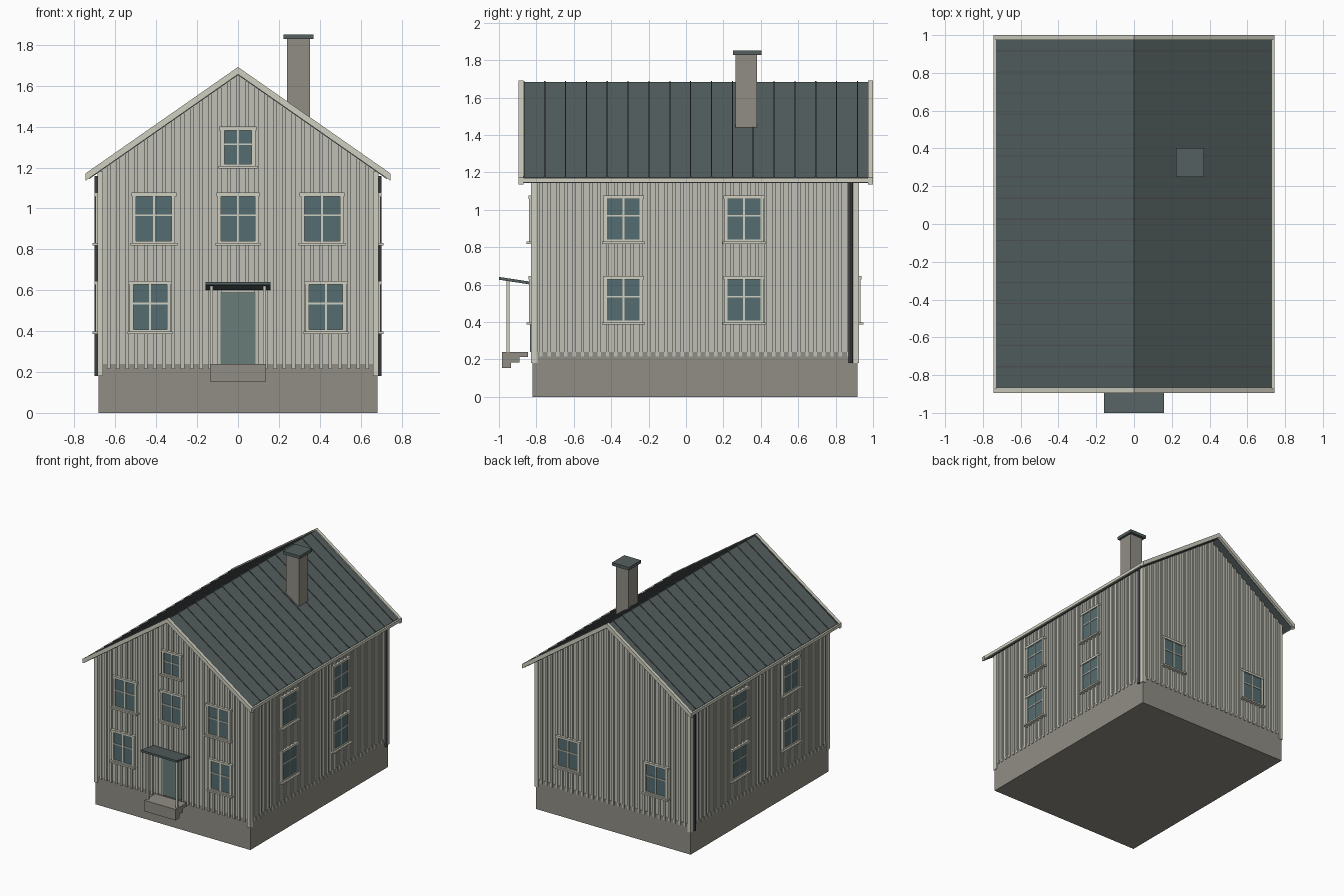
import bpy, bmesh
from math import pi, radians
from mathutils import Matrix, Vector

if "Cube" in bpy.data.objects:
    bpy.data.objects.remove(bpy.data.objects["Cube"])

def mat(name, r, g, b):
    m = bpy.data.materials.new(name)
    m.diffuse_color = (r, g, b, 1)
    m.use_nodes = True
    m.node_tree.nodes["Principled BSDF"].inputs["Base Color"].default_value = m.diffuse_color
    return m

WALL = mat("pale_boards", .53, .53, .47)
TRIM = mat("cream_trim", .62, .62, .53)
ROOF = mat("slate_metal", .09, .115, .115)
STONE = mat("stone", .28, .27, .23)
GLASS = mat("window_glass", .09, .15, .16)
DOOR = mat("door_paint", .14, .2, .19)
DARK = mat("dark_metal", .08, .085, .09)

def finish(name, bm, m):
    bmesh.ops.recalc_face_normals(bm, faces=bm.faces[:])
    me = bpy.data.meshes.new(name)
    bm.to_mesh(me)
    bm.free()
    me.materials.append(m)
    ob = bpy.data.objects.new(name, me)
    bpy.context.collection.objects.link(ob)
    return ob

def add_box(bm, lo, hi, M=Matrix()):
    lo, hi = Vector(lo), Vector(hi)
    S = Matrix.Diagonal((*(hi - lo), 1))
    bmesh.ops.create_cube(bm, size=1, matrix=M @ Matrix.Translation((lo + hi) / 2) @ S)

def box(name, lo, hi, m):
    bm = bmesh.new()
    add_box(bm, lo, hi)
    return finish(name, bm, m)

def add_prism(bm, pts, a, b, axis="y"):
    """Extrude a closed profile from a to b along y (x,z points) or x (y,z points)."""
    vs = [bm.verts.new((p, a, z) if axis == "y" else (a, p, z)) for p, z in pts]
    f = bm.faces.new(vs)
    new = bmesh.ops.extrude_face_region(bm, geom=[f])["geom"]
    d = Vector((0, b - a, 0) if axis == "y" else (b - a, 0, 0))
    bmesh.ops.translate(bm, vec=d, verts=[g for g in new if isinstance(g, bmesh.types.BMVert)])

def prism(name, pts, a, b, m, axis="y"):
    bm = bmesh.new()
    add_prism(bm, pts, a, b, axis)
    return finish(name, bm, m)

SLOPE = .698
W, Y0, Y1 = .678, -.82, .914          # wall half width, front and back planes
RY0, RY1 = -.896, 1.0                 # roof ends

def chevron(top, half, thick):
    """Gable-shaped strip following the roof pitch."""
    e = top - SLOPE * half
    return [(-half, e), (0, top), (half, e), (half, e - thick), (0, top - thick), (-half, e - thick)]

# Each face: local x runs along the wall, local -y points outwards
FACES = {
    "front": Matrix.Translation((0, Y0, 0)),
    "back": Matrix.Translation((0, Y1, 0)) @ Matrix.Rotation(pi, 4, "Z"),
    "right": Matrix.Translation((W, 0, 0)) @ Matrix.Rotation(pi / 2, 4, "Z"),
    "left": Matrix.Translation((-W, 0, 0)) @ Matrix.Rotation(-pi / 2, 4, "Z"),
}

# Plinth and wall body
box("plinth", (-.683, Y0, 0), (.683, Y1 + .003, .24), STONE)
eave = 1.66 - SLOPE * W
prism("walls", [(-W, .23), (W, .23), (W, eave), (0, 1.66), (-W, eave)], Y0, Y1, WALL)

# Vertical battens
PITCH, BW = .045, .009
for face, M in FACES.items():
    bm = bmesh.new()
    gable = face in ("front", "back")
    a, b = (-W, W) if gable else ((Y0, Y1) if face == "right" else (-Y1, -Y0))
    n = round((b - a) / PITCH)
    for i in range(1, n):
        u = a + (b - a) * i / n
        if face == "front" and abs(u) < .085:
            spans = [(.6, 1.655 - SLOPE * abs(u))]
        else:
            spans = [(.215, 1.655 - SLOPE * abs(u) if gable else 1.18)]
        for z0, z1 in spans:
            add_box(bm, (u - BW, -.01, z0), (u + BW, .005, z1), M)
    finish(face + "_battens", bm, WALL)

# Corner boards and downpipes
for sx, side in ((-1, "left"), (1, "right")):
    for y, end in ((Y0 + .008, "front"), (Y1 - .008, "back")):
        x = sx * .674
        box(f"{side}_{end}_corner_board", (x - .014, y - .018, .18), (x + .014, y + .018, 1.18), TRIM)
    bm = bmesh.new()
    bmesh.ops.create_cone(bm, cap_ends=True, segments=8, radius1=.012, radius2=.012, depth=.98,
                          matrix=Matrix.Translation((sx * .69, .88, .67)))
    finish(side + "_downpipe", bm, DARK)

# Windows: (centre, bottom, width, height)
def window(name, M, u, z, w, h):
    t, x0, x1 = .018, u - w / 2, u + w / 2
    bm = bmesh.new()
    add_box(bm, (x0, -.02, z), (x0 + t, .005, z + h), M)
    add_box(bm, (x1 - t, -.02, z), (x1, .005, z + h), M)
    add_box(bm, (x0 + t, -.02, z), (x1 - t, .005, z + t), M)
    add_box(bm, (x0 - .005, -.023, z + h - t), (x1 + .005, .005, z + h), M)
    add_box(bm, (x0 - .01, -.034, z - .004), (x1 + .01, .005, z + .008), M)
    add_box(bm, (u - .005, -.018, z + t), (u + .005, .005, z + h - t), M)
    zm = z + h * .57
    add_box(bm, (x0 + t, -.0175, zm - .004), (x1 - t, .005, zm + .004), M)
    finish(name + "_frame", bm, TRIM)
    bm = bmesh.new()
    add_box(bm, (x0 + .01, -.0125, z + .01), (x1 - .01, .004, z + h - .01), M)
    finish(name + "_glass", bm, GLASS)

LOW, UP, H = .39, .822, .255
wins = {"front": [(-.43, LOW, .2, H), (.43, LOW, .2, H), (-.412, UP, .21, H), (0, UP, .2, H),
                  (.412, UP, .21, H), (0, 1.2, .17, .2)],
        "back": [(-.39, LOW, .21, H), (.385, LOW, .21, H)]}
for side, s in (("right", 1), ("left", -1)):
    wins[side] = [(s * y, z, .21, H) for y in (-.335, .31) for z in (LOW, UP)]
for face, items in wins.items():
    for i, it in enumerate(items):
        window(f"{face}_window_{i + 1}", FACES[face], *it)

# Roof, ridge, barge boards, eave fascias
prism("roof", chevron(1.682, .73, .03), RY0 + .02, RY1 - .02, ROOF)
for name, y in (("front", RY0), ("back", RY1 - .027)):
    prism(name + "_barge_board", chevron(1.692, .745, .036), y, y + .027, TRIM)
for sx, side in ((-1, "left"), (1, "right")):
    xs = sorted((sx * .725, sx * .744))
    box(side + "_eave_fascia", (xs[0], RY0, 1.146), (xs[1], RY1, 1.17), TRIM)

# Standing seams on the roof
bm = bmesh.new()
for i in range(17):
    y = -.867 + .1115 * i
    add_prism(bm, chevron(1.688, .728, .012), y - .003, y + .003)
finish("roof_seams", bm, DARK)

# Chimney and cap
box("chimney", (.24, .265, 1.44), (.353, .38, 1.83), STONE)
box("chimney_cap", (.222, .25, 1.828), (.37, .403, 1.852), ROOF)

# Door, steps, posts and canopy
box("door", (-.085, Y0 - .013, .24), (.085, Y0 + .01, .59), DOOR)
prism("entrance_steps", [(-.984, .153), (-.936, .153), (-.936, .183), (-.89, .183), (-.89, .213),
                         (-.845, .213), (-.845, .24), (-.984, .24)], -.138, .138, STONE, "x")
for sx, side in ((-1, "left"), (1, "right")):
    x = sx * .13
    box(side + "_porch_post", (x - .008, -.96, .24), (x + .008, -.944, .625), TRIM)
prism("door_canopy", [(-1, .626), (-1, .641), (-.835, .616), (-.835, .601)], -.16, .16, ROOF, "x")
